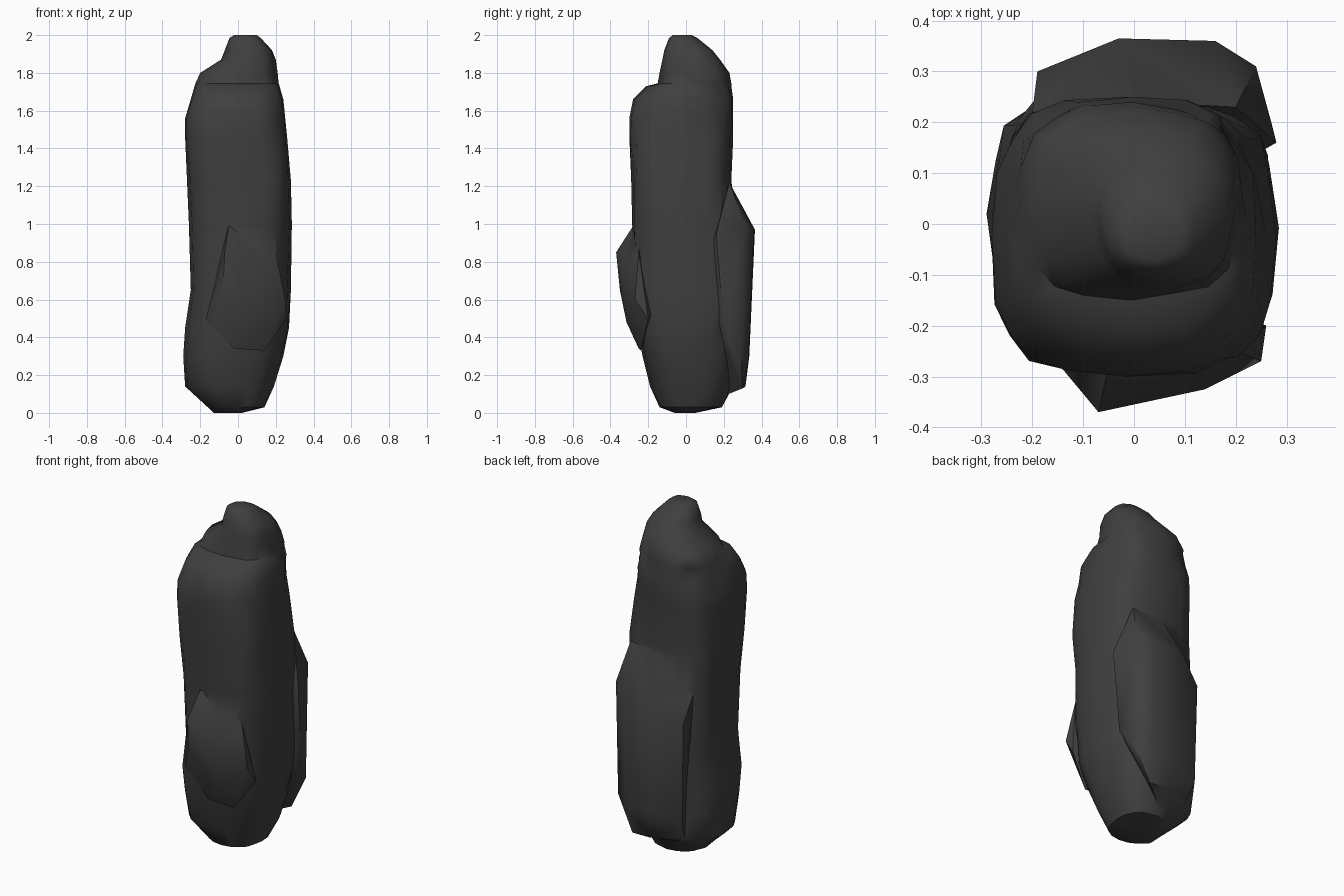
import bpy, bmesh, math, random

if "Cube" in bpy.data.objects:
    bpy.data.objects.remove(bpy.data.objects["Cube"])

random.seed(4)
SIDES = 20

stone = bpy.data.materials.new("dark_stone")
stone.diffuse_color = (0.05, 0.05, 0.05, 1)
stone.use_nodes = True
stone.node_tree.nodes["Principled BSDF"].inputs["Base Color"].default_value = stone.diffuse_color


def finish(bm, name):
    bmesh.ops.recalc_face_normals(bm, faces=bm.faces)
    me = bpy.data.meshes.new(name)
    bm.to_mesh(me)
    bm.free()
    me.materials.append(stone)
    ob = bpy.data.objects.new(name, me)
    bpy.context.collection.objects.link(ob)
    return ob


def spow(v, p):
    return math.copysign(abs(v) ** p, v)


def loft(name, rings):
    """Stack rounded-square rings: z, x min, x max, y min, y max, squareness."""
    bm = bmesh.new()
    rows = []
    for z, x0, x1, y0, y1, n in rings:
        row = []
        for i in range(SIDES):
            a = 2 * math.pi * i / SIDES
            k = 1 if i % 5 == 0 else random.uniform(0.955, 1.015)
            x = (x0 + x1) / 2 + (x1 - x0) / 2 * spow(math.cos(a), 2 / n) * k
            y = (y0 + y1) / 2 + (y1 - y0) / 2 * spow(math.sin(a), 2 / n) * k
            row.append(bm.verts.new((x, y, z)))
        rows.append(row)
    for a, b in zip(rows, rows[1:]):
        for i in range(SIDES):
            j = (i + 1) % SIDES
            bm.faces.new((a[i], a[j], b[j], b[i]))
    bm.faces.new(rows[0][::-1])
    bm.faces.new(rows[-1])
    bmesh.ops.triangulate(bm, faces=bm.faces)
    return finish(bm, name)


def chunk(name, points):
    """Angular lump: convex hull of a few corner points."""
    bm = bmesh.new()
    for p in points:
        bm.verts.new(p)
    res = bmesh.ops.convex_hull(bm, input=bm.verts)
    junk = [g for g in res["geom_interior"] if isinstance(g, bmesh.types.BMVert)]
    bmesh.ops.delete(bm, geom=junk, context="VERTS")
    return finish(bm, name)


# Main pillar from foot to shoulder ledge to cap
pillar = loft("rock_pillar", [
    (0.00, -0.13, 0.02, -0.06, 0.05, 2.2),
    (0.03, -0.16, 0.14, -0.14, 0.19, 2.4),
    (0.14, -0.28, 0.19, -0.19, 0.25, 2.6),
    (0.30, -0.29, 0.24, -0.23, 0.27, 2.8),
    (0.45, -0.28, 0.27, -0.26, 0.28, 3.0),
    (0.65, -0.25, 0.28, -0.27, 0.28, 3.2),
    (1.00, -0.26, 0.285, -0.285, 0.27, 3.2),
    (1.23, -0.27, 0.28, -0.29, 0.24, 3.3),
    (1.46, -0.28, 0.26, -0.30, 0.25, 3.2),
    (1.56, -0.28, 0.25, -0.30, 0.25, 3.0),
    (1.66, -0.25, 0.24, -0.28, 0.25, 2.8),
    (1.73, -0.23, 0.22, -0.21, 0.24, 2.8),
    (1.745, -0.225, 0.215, -0.15, 0.24, 2.8),
    (1.80, -0.20, 0.21, -0.14, 0.23, 2.5),
    (1.87, -0.09, 0.20, -0.125, 0.18, 2.4),
    (1.92, -0.07, 0.18, -0.115, 0.14, 2.4),
    (1.985, -0.045, 0.12, -0.09, 0.06, 2.4),
    (2.00, -0.02, 0.10, -0.07, 0.03, 2.2),
])

# Lump low on the front
front_lump = chunk("front_lump", [
    (-0.07, -0.37, 0.85), (0.14, -0.325, 0.78), (0.25, -0.27, 0.60),
    (-0.05, -0.28, 0.99), (-0.08, -0.35, 0.65), (0.10, -0.315, 0.48),
    (-0.02, -0.25, 0.34), (0.14, -0.24, 0.33), (-0.17, -0.25, 0.50),
    (0.20, -0.25, 0.85), (0.26, -0.20, 0.50), (0.05, -0.10, 0.60),
])

# Broad bulge on the lower back
back_bulge = chunk("back_bulge", [
    (-0.03, 0.365, 0.97), (0.16, 0.36, 0.97), (0.24, 0.31, 1.00),
    (0.20, 0.23, 1.22), (0.00, 0.24, 1.20), (-0.19, 0.30, 0.85),
    (-0.20, 0.22, 1.00), (0.00, 0.335, 0.30), (0.16, 0.33, 0.28),
    (0.24, 0.29, 0.33), (-0.18, 0.29, 0.25), (0.02, 0.315, 0.14),
    (0.14, 0.30, 0.13), (0.00, 0.20, 0.09), (-0.15, 0.22, 0.12),
    (0.27, 0.20, 0.45), (0.28, 0.16, 0.95), (0.00, 0.00, 0.60),
])

# Merge the lumps into the pillar
for lump in (front_lump, back_bulge):
    mod = pillar.modifiers.new("merge", "BOOLEAN")
    mod.operation = "UNION"
    mod.solver = "EXACT"
    mod.object = lump
    bpy.context.view_layer.objects.active = pillar
    bpy.ops.object.modifier_apply(modifier=mod.name)
    bpy.data.objects.remove(lump, do_unlink=True)

# Soft weathered shading with a few crisp breaks
bpy.ops.object.select_all(action="DESELECT")
pillar.select_set(True)
bpy.context.view_layer.objects.active = pillar
bpy.ops.object.shade_smooth_by_angle(angle=math.radians(45))
